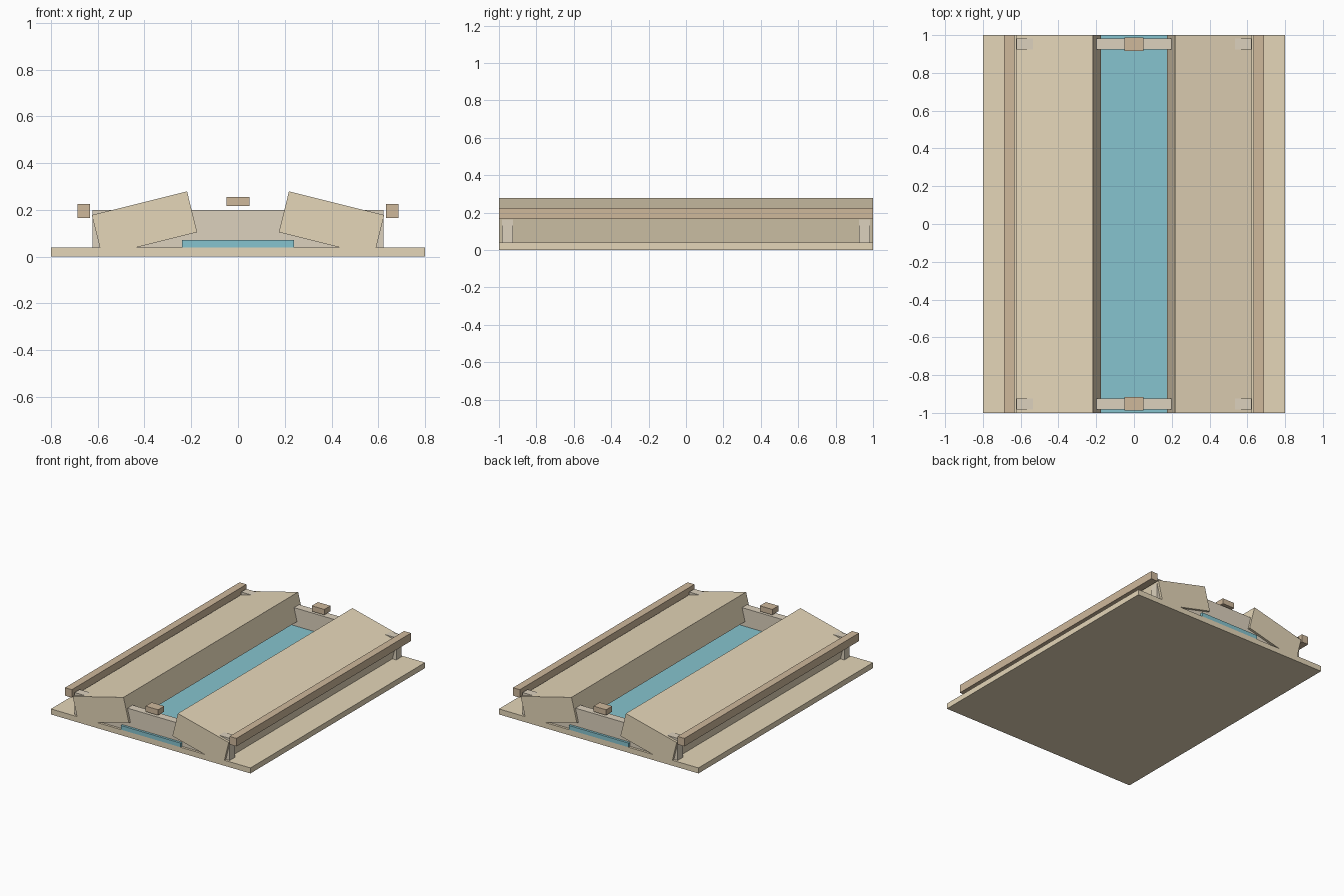
import bpy
import math

if "Cube" in bpy.data.objects:
    bpy.data.objects.remove(bpy.data.objects["Cube"])


def material(name, rgb):
    m = bpy.data.materials.new(name)
    m.diffuse_color = (*rgb, 1)
    m.use_nodes = True
    m.node_tree.nodes["Principled BSDF"].inputs["Base Color"].default_value = m.diffuse_color
    return m


SAND = material("sand", (0.78, 0.67, 0.48))
STONE = material("stone", (0.72, 0.64, 0.51))
WOOD = material("wood", (0.62, 0.48, 0.33))
WATER = material("water", (0.24, 0.55, 0.62))


def box(name, loc, size, mat, tilt=0):
    bpy.ops.mesh.primitive_cube_add(size=1, location=loc, rotation=(0, math.radians(tilt), 0))
    ob = bpy.context.object
    ob.name = name
    ob.scale = size
    ob.data.materials.append(mat)
    return ob


# Base slab and water channel
box("base", (0, 0, 0.02), (1.6, 2, 0.04), SAND)
box("water", (0, 0, 0.055), (0.48, 2, 0.03), WATER)

# Tilted banks and long rails on each side
for s, side in ((-1, "left"), (1, "right")):
    box(side + "_bank", (s * 0.4, 0, 0.141), (0.42, 2, 0.18), SAND, s * 14)
    box(side + "_rail", (s * 0.66, 0, 0.195), (0.055, 2, 0.058), WOOD)

# Cross walls with a small block above each end
for s, end in ((-1, "front"), (1, "back")):
    box(end + "_wall", (0, s * 0.954, 0.12), (1.244, 0.058, 0.16), STONE)
    box(end + "_block", (0, s * 0.952, 0.236), (0.1, 0.07, 0.04), WOOD)
